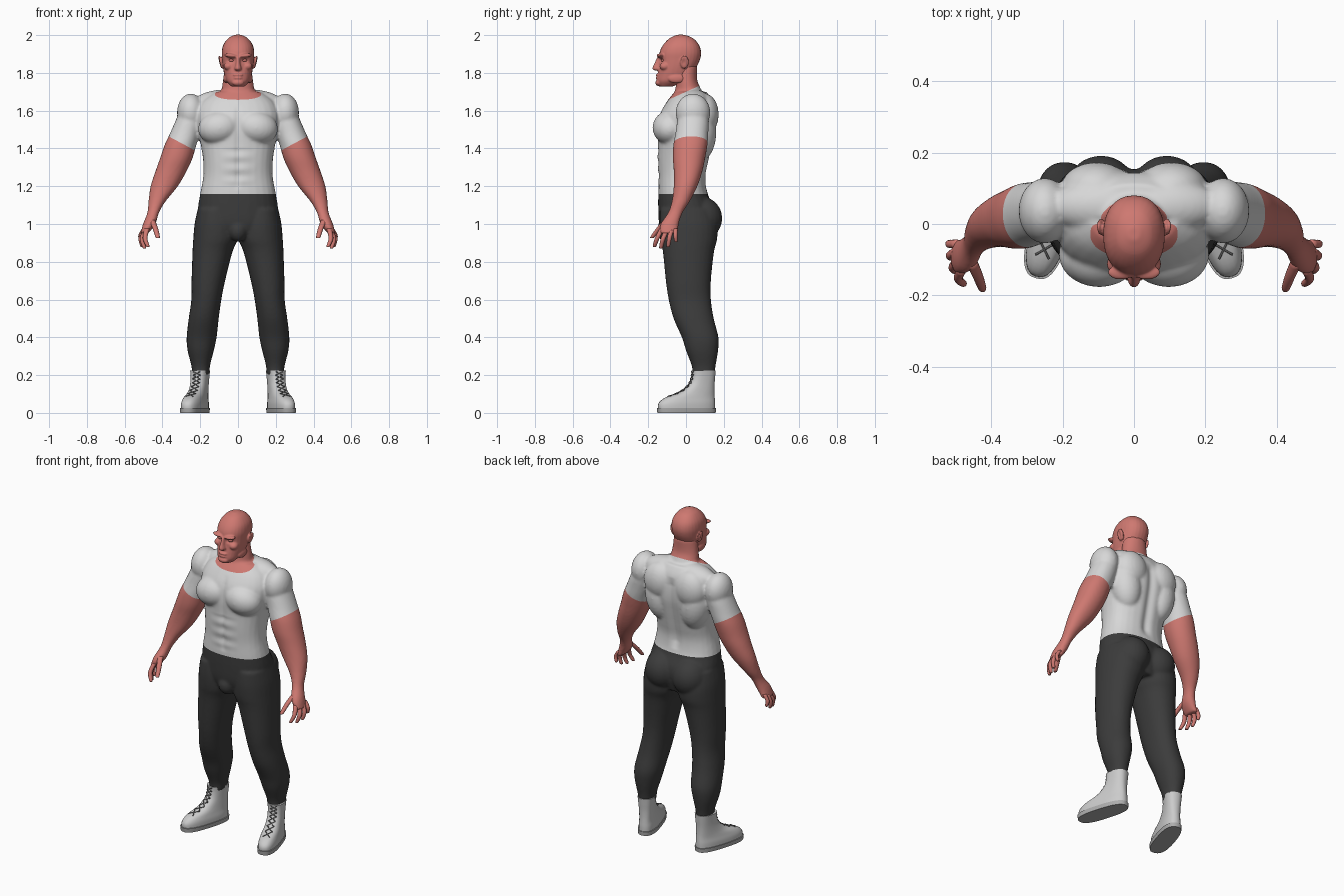
import bpy, bmesh, math
from mathutils import Vector, Matrix

cube = bpy.data.objects.get("Cube")
if cube:
    bpy.data.objects.remove(cube, do_unlink=True)


def material(name, r, g, b):
    m = bpy.data.materials.new(name)
    m.use_nodes = True
    m.diffuse_color = (r, g, b, 1)
    shader = next(n for n in m.node_tree.nodes if n.type == "BSDF_PRINCIPLED")
    shader.inputs["Base Color"].default_value = (r, g, b, 1)
    shader.inputs["Roughness"].default_value = 0.7
    return m


SKIN = material("skin", 0.62, 0.19, 0.165)
SHIRT = material("shirt white", 0.68, 0.68, 0.68)
TROUSER = material("trouser charcoal", 0.045, 0.045, 0.045)
BOOT = material("boot grey", 0.6, 0.6, 0.6)
SOLE = material("sole grey", 0.42, 0.42, 0.42)
LACE = material("lace dark grey", 0.12, 0.12, 0.12)


def spline(rows, steps):
    """Smooth in-between rows through the given rows."""
    out = []
    last = len(rows) - 1
    for i in range(last):
        a, b, c, d = (rows[max(i - 1, 0)], rows[i], rows[i + 1], rows[min(i + 2, last)])
        for k in range(steps):
            t = k / steps
            out.append([q + 0.5 * t * (r - p + t * (2 * p - 5 * q + 4 * r - s + t * (3 * (q - r) + s - p)))
                        for p, q, r, s in zip(a, b, c, d)])
    return out + [list(rows[-1])]


def loft(bm, rows, power=2.3, sides=28, steps=4, sign=1, matrix=Matrix()):
    """Closed skin over level rings; each row is z, x low, x high, y front, y back."""
    rings = []
    for z, x0, x1, y0, y1 in spline(rows, steps):
        ring = []
        for k in range(sides):
            a = math.tau * k / sides
            c, s = math.cos(a), math.sin(a)
            x = (x0 + x1) / 2 + (x1 - x0) / 2 * math.copysign(abs(c) ** (2 / power), c)
            y = (y0 + y1) / 2 + (y1 - y0) / 2 * math.copysign(abs(s) ** (2 / power), s)
            p = matrix @ Vector((x, y, z))
            p.x *= sign
            ring.append(bm.verts.new(p))
        rings.append(ring)
    for low, high in zip(rings, rings[1:]):
        for k in range(sides):
            j = (k + 1) % sides
            bm.faces.new((low[k], low[j], high[j], high[k]))
    bm.faces.new(rings[0])
    bm.faces.new(rings[-1])


def blob(bm, centre, radii, tilt=0, both=True):
    """Ellipsoid, tilted about y, on one or both sides."""
    for sign in ((1, -1) if both else (1,)):
        x, y, z = centre
        m = (Matrix.Translation((x * sign, y, z)) @ Matrix.Rotation(math.radians(tilt * sign), 4, "Y")
             @ Matrix.Diagonal((*radii, 1)))
        bmesh.ops.create_uvsphere(bm, u_segments=24, v_segments=16, radius=1, matrix=m)


def centred(rows):
    return [(z, -w, w, f, b) for z, w, f, b in rows]


def finish(bm, name, mat, angle=180):
    bmesh.ops.recalc_face_normals(bm, faces=bm.faces)
    mesh = bpy.data.meshes.new(name)
    bm.to_mesh(mesh)
    bm.free()
    mesh.materials.clear()
    mesh.materials.append(mat)
    for f in mesh.polygons:
        f.use_smooth = True
        f.material_index = 0
    if angle < 180:
        mesh.set_sharp_from_angle(angle=math.radians(angle))
    ob = bpy.data.objects.new(name, mesh)
    bpy.context.collection.objects.link(ob)
    return ob


def fuse(bm, voxel, rounds):
    """Melt overlapping volumes into one smooth skin."""
    ob = finish(bm, "fused_volume", SKIN)
    remesh = ob.modifiers.new("Remesh", "REMESH")
    remesh.mode, remesh.voxel_size = "VOXEL", voxel
    soft = ob.modifiers.new("Smooth", "SMOOTH")
    soft.factor, soft.iterations = 0.5, rounds
    bpy.context.view_layer.update()
    mesh = bpy.data.meshes.new_from_object(ob.evaluated_get(bpy.context.evaluated_depsgraph_get()))
    out = bmesh.new()
    out.from_mesh(mesh)
    bpy.data.objects.remove(ob, do_unlink=True)
    return out


# Torso and neck
body = bmesh.new()
loft(body, centred([(0.93, 0.12, -0.12, 0.13), (1.0, 0.2, -0.142, 0.15), (1.08, 0.212, -0.147, 0.15),
                    (1.16, 0.2, -0.147, 0.115), (1.25, 0.184, -0.146, 0.105), (1.33, 0.184, -0.15, 0.12),
                    (1.42, 0.197, -0.15, 0.14), (1.5, 0.215, -0.152, 0.155), (1.58, 0.22, -0.14, 0.155),
                    (1.65, 0.19, -0.1, 0.14), (1.7, 0.12, -0.06, 0.11)]))
loft(body, centred([(1.6, 0.1, -0.09, 0.11), (1.7, 0.088, -0.06, 0.085), (1.76, 0.08, -0.052, 0.06),
                    (1.84, 0.07, -0.06, 0.06)]), power=2)

# Muscle masses: chest, trapezius, shoulder, shoulder blade, side, buttock
blob(body, (0.097, -0.085, 1.51), (0.115, 0.092, 0.09), 10)
blob(body, (0.1, 0.05, 1.65), (0.14, 0.072, 0.06), 6)
blob(body, (0.25, 0.037, 1.59), (0.073, 0.092, 0.1))
blob(body, (0.105, 0.1, 1.58), (0.1, 0.073, 0.11))
blob(body, (0.12, 0.07, 1.48), (0.09, 0.09, 0.15), 8)
blob(body, (0.092, 0.08, 1.03), (0.105, 0.112, 0.115))
blob(body, (0, -0.1, 0.965), (0.05, 0.055, 0.06), 0, False)

ARM = [(1.64, 0.18, 0.29, -0.03, 0.1), (1.56, 0.18, 0.325, -0.045, 0.12), (1.48, 0.2, 0.36, -0.056, 0.118),
       (1.42, 0.22, 0.388, -0.067, 0.114), (1.35, 0.24, 0.412, -0.07, 0.102), (1.28, 0.272, 0.437, -0.065, 0.087),
       (1.2, 0.318, 0.463, -0.065, 0.06), (1.12, 0.383, 0.474, -0.075, 0.02), (1.06, 0.418, 0.48, -0.095, -0.018),
       (1.0, 0.437, 0.503, -0.135, -0.038), (0.95, 0.475, 0.515, -0.14, -0.042)]
LEG = [(1.08, 0.02, 0.213, -0.135, 0.14), (1.0, 0, 0.23, -0.14, 0.165), (0.92, 0.002, 0.237, -0.135, 0.165),
       (0.85, 0.03, 0.241, -0.122, 0.148), (0.7, 0.068, 0.246, -0.107, 0.132), (0.6, 0.088, 0.247, -0.092, 0.132),
       (0.5, 0.102, 0.261, -0.066, 0.147), (0.4, 0.113, 0.272, -0.022, 0.172), (0.33, 0.128, 0.267, 0, 0.17),
       (0.25, 0.148, 0.247, 0.03, 0.157), (0.2, 0.152, 0.242, 0.035, 0.152)]
for sign in (1, -1):
    loft(body, ARM, 2.1, sign=sign)
    loft(body, LEG, 2.15, sign=sign)
body = fuse(body, 0.008, 6)

# Centre grooves of chest, belly and back, and belly rows
for v in body.verts:
    x, y, z = v.co
    if 1.18 < z < 1.64:
        fade = min(1, (z - 1.18) / 0.05, (1.64 - z) / 0.05)
        if y < -0.05:
            v.co.y += 0.007 * fade * math.exp(-(x / 0.015) ** 2)
            if z < 1.4 and abs(x) < 0.1:
                v.co.y += 0.003 * fade * math.cos(z * 95) * (1 - abs(x) / 0.1)
        elif y > 0.05:
            v.co.y -= 0.014 * fade * math.exp(-(x / 0.025) ** 2)

# Cut clean hems, then share the faces out between garments and skin
HEM = Vector((0.47, 0, -0.88))
CUFF = Vector((0.3, 0, 1.428))
FLIP = Vector((-1, 1, 1))
for point, normal in ((Vector((0, 0, 1.16)), Vector((0, 0, 1))), (CUFF, HEM), (CUFF * FLIP, HEM * FLIP),
                      (Vector((0, 0, 1.7)), Vector((0, -0.45, 1)))):
    bmesh.ops.bisect_plane(body, geom=body.verts[:] + body.edges[:] + body.faces[:],
                           plane_co=point, plane_no=normal)


def region(c):
    x = abs(c.x)
    if x < 0.29 and c.z < 1.16:
        return "trousers"
    if x > 0.21 and (Vector((x, c.y, c.z)) - CUFF).dot(HEM) > 0:
        return "arms"
    if x < 0.14 and c.z > 1.7 + 0.45 * c.y:
        return "neck"
    return "shirt"


for name, mat in (("shirt", SHIRT), ("trousers", TROUSER), ("arms", SKIN), ("neck", SKIN)):
    part = body.copy()
    bmesh.ops.delete(part, geom=[f for f in part.faces if region(f.calc_center_median()) != name], context="FACES")
    finish(part, name, mat)
body.free()

# Fingers and thumbs: knuckle, middle and tip points with a thickness
hands = bmesh.new()
for knuckle, joint, tip, r in (
        ((0.482, -0.127, 0.975), (0.492, -0.152, 0.925), (0.478, -0.166, 0.884), 0.0125),
        ((0.492, -0.103, 0.965), (0.507, -0.122, 0.92), (0.496, -0.132, 0.876), 0.0125),
        ((0.497, -0.078, 0.968), (0.515, -0.088, 0.925), (0.508, -0.094, 0.884), 0.012),
        ((0.497, -0.055, 0.975), (0.517, -0.056, 0.94), (0.513, -0.053, 0.91), 0.011),
        ((0.455, -0.105, 1.02), (0.437, -0.145, 0.975), (0.425, -0.178, 0.93), 0.0145)):
    end = Vector(tip) + (Vector(tip) - Vector(joint)).normalized() * 0.006
    rows = [(p[2], p[0] - w, p[0] + w, p[1] - w, p[1] + w)
            for p, w in ((knuckle, r * 1.1), (joint, r), (tip, r * 0.8), (end, r * 0.3))]
    for sign in (1, -1):
        loft(hands, rows, 2, 12, sign=sign)
finish(hands, "fingers", SKIN)

# Head: skull and jaw, brow, cheeks, nose, lips, chin, ears
head = bmesh.new()
loft(head, centred([(1.728, 0.035, -0.14, -0.07), (1.755, 0.06, -0.153, -0.01), (1.79, 0.072, -0.15, 0.035),
                    (1.83, 0.08, -0.143, 0.055), (1.87, 0.084, -0.142, 0.074), (1.91, 0.086, -0.14, 0.08),
                    (1.95, 0.077, -0.12, 0.068), (1.985, 0.05, -0.085, 0.035), (2.002, 0.016, -0.045, -0.01)]), 2.25)
loft(head, centred([(1.812, 0.012, -0.163, -0.12), (1.822, 0.019, -0.178, -0.12), (1.85, 0.012, -0.168, -0.12),
                    (1.885, 0.011, -0.152, -0.12)]), 2)
blob(head, (0.036, -0.135, 1.891), (0.038, 0.021, 0.011), -6)
blob(head, (0.05, -0.112, 1.835), (0.026, 0.028, 0.022))
blob(head, (0.064, -0.05, 1.77), (0.014, 0.045, 0.025))
blob(head, (0, -0.147, 1.789), (0.028, 0.014, 0.007), 0, False)
blob(head, (0, -0.147, 1.773), (0.025, 0.014, 0.008), 0, False)
blob(head, (0, -0.143, 1.748), (0.032, 0.02, 0.018), 0, False)
blob(head, (0.092, -0.008, 1.857), (0.009, 0.024, 0.036), 14)
head = fuse(head, 0.0045, 4)
for v in head.verts:
    x, y, z = abs(v.co.x), v.co.y, v.co.z
    if y < -0.08:
        v.co.y += 0.014 * math.exp(-((x - 0.034) / 0.017) ** 2 - ((z - 1.866) / 0.011) ** 2)
    if x > 0.092:
        v.co.x -= math.copysign(0.007, v.co.x) * math.exp(-((y + 0.012) / 0.01) ** 2 - ((z - 1.857) / 0.018) ** 2)
finish(head, "head", SKIN)
eyes = bmesh.new()
blob(eyes, (0.034, -0.118, 1.866), (0.015, 0.015, 0.008))
finish(eyes, "eyelids", SKIN)

# Boots: upper, collar, sole and zigzag laces, with the toes turned out
UPPER = centred([(0.015, 0.054, -0.252, 0.06), (0.05, 0.054, -0.25, 0.06), (0.08, 0.049, -0.215, 0.058),
                 (0.11, 0.045, -0.135, 0.056), (0.15, 0.044, -0.085, 0.056), (0.19, 0.046, -0.068, 0.059),
                 (0.225, 0.049, -0.066, 0.062)])
TURN = Matrix.Translation((0.2, 0.095, 0)) @ Matrix.Rotation(math.radians(17), 4, "Z")
upper, sole, laces = bmesh.new(), bmesh.new(), bmesh.new()
SLOPE = [row for row in spline(UPPER, 4) if row[0] > 0.085][::2]
for sign in (1, -1):
    loft(upper, UPPER, 2.5, sign=sign, matrix=TURN)
    loft(sole, centred([(0, 0.056, -0.255, 0.062), (0.025, 0.058, -0.258, 0.064)]), 2.7, 36, 1, sign, TURN)
    for low, high in zip(SLOPE, SLOPE[1:]):
        for side in (1, -1):
            a = TURN @ Vector((0.02 * side, low[3] + 0.002, low[0]))
            b = TURN @ Vector((-0.02 * side, high[3] + 0.002, high[0]))
            a.x, b.x = a.x * sign, b.x * sign
            m = Matrix.Translation((a + b) / 2) @ (b - a).to_track_quat("Z", "Y").to_matrix().to_4x4()
            bmesh.ops.create_cone(laces, cap_ends=True, segments=8, radius1=0.003, radius2=0.003,
                                  depth=(b - a).length, matrix=m)
finish(upper, "boot_uppers", BOOT, 50)
finish(sole, "boot_soles", SOLE, 40)
finish(laces, "boot_laces", LACE, 50)
